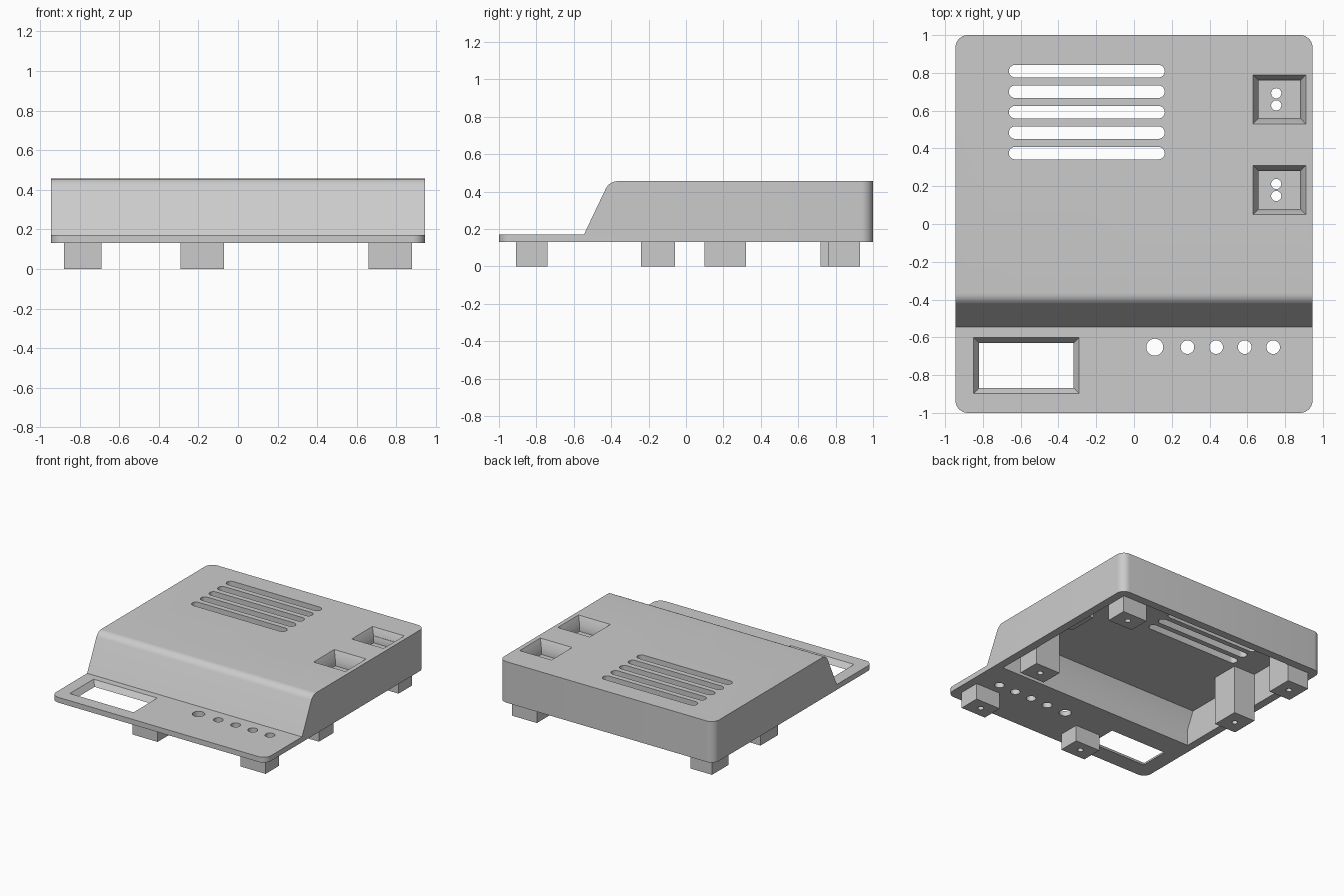
import bpy, bmesh, math
from mathutils import Matrix, Vector

if "Cube" in bpy.data.objects:
    bpy.data.objects.remove(bpy.data.objects["Cube"])

grey = bpy.data.materials.new("plain grey")
grey.use_nodes = True
grey.diffuse_color = (0.6, 0.6, 0.6, 1)
grey.node_tree.nodes["Principled BSDF"].inputs["Base Color"].default_value = (0.6, 0.6, 0.6, 1)

HALF_X, WALL = 0.945, 0.065
BASE, DECK, TOP = 0.13, 0.172, 0.456
CEILING = TOP - WALL


def make(name, bm):
    bmesh.ops.recalc_face_normals(bm, faces=bm.faces)
    mesh = bpy.data.meshes.new(name)
    bm.to_mesh(mesh)
    bm.free()
    mesh.materials.append(grey)
    obj = bpy.data.objects.new(name, mesh)
    bpy.context.collection.objects.link(obj)
    return obj


def extrude(name, points, step, corner=0.0):
    """Extrude a closed outline; optionally round its outer vertical corners."""
    bm = bmesh.new()
    face = bm.faces.new([bm.verts.new(p) for p in points])
    new = bmesh.ops.extrude_face_region(bm, geom=[face])["geom"]
    bmesh.ops.translate(bm, vec=step, verts=[g for g in new if isinstance(g, bmesh.types.BMVert)])
    if corner:
        ends = [e for e in bm.edges if all(abs(v.co.y) > 0.99 for v in e.verts)
                and abs(e.verts[0].co.z - e.verts[1].co.z) > 0.01]
        bmesh.ops.bevel(bm, geom=ends, offset=corner, segments=8, profile=0.5, affect='EDGES')
    return make(name, bm)


def box(name, x0, x1, y0, y1, z0, z1, flare=0.0):
    """Box whose top rim spreads outward by flare."""
    bm = bmesh.new()
    bmesh.ops.create_cube(bm, size=1)
    for v in bm.verts:
        sx, sy, sz = (1 if c > 0 else -1 for c in v.co)
        grow = flare if sz > 0 else 0
        v.co = Vector(((x1 if sx > 0 else x0) + sx * grow,
                       (y1 if sy > 0 else y0) + sy * grow, z1 if sz > 0 else z0))
    return make(name, bm)


def stadium(name, x0, x1, y, radius, z0, z1, n=12):
    """Upright prism with round ends; a cylinder when x0 equals x1."""
    pts = []
    for cx, start in ((x1, -math.pi / 2), (x0, math.pi / 2)):
        for i in range(n + (x0 != x1)):
            a = start + math.pi * i / n
            pts.append((cx + radius * math.cos(a), y + radius * math.sin(a), z0))
    return extrude(name, pts, (0, 0, z1 - z0))


def combine(target, tool, operation='DIFFERENCE'):
    mod = target.modifiers.new("cut", 'BOOLEAN')
    mod.operation, mod.object, mod.solver = operation, tool, 'EXACT'
    mesh = bpy.data.meshes.new_from_object(
        target.evaluated_get(bpy.context.evaluated_depsgraph_get()))
    target.modifiers.clear()
    target.data = mesh
    bpy.data.objects.remove(tool)


def smooth(obj):
    bpy.ops.object.select_all(action='DESELECT')
    obj.select_set(True)
    bpy.context.view_layer.objects.active = obj
    bpy.ops.object.shade_smooth_by_angle(angle=math.radians(30))


# Housing side profile with a rounded brow above the sloped face
slope = Vector((0.135, TOP - DECK)).normalized()
tilt = math.atan2(slope.y, slope.x)
radius = 0.07
corner = Vector((-0.545 + (TOP - DECK) * slope.x / slope.y, TOP))
centre = Vector((corner.x + radius * math.tan(tilt / 2), TOP - radius))
brow = [centre + radius * Vector((math.cos(a), math.sin(a)))
        for a in (math.pi / 2 + tilt * (1 - i / 8) for i in range(9))]
outline = [(-1, BASE), (-1, DECK), (-0.545, DECK)] + [tuple(p) for p in brow] + [(1, TOP), (1, BASE)]
housing = extrude("housing", [(-HALF_X, y, z) for y, z in outline], (2 * HALF_X, 0, 0), corner=0.065)

# Open hollow underneath
inside = HALF_X - WALL
hollow = [(-0.44, BASE - 0.1), (-0.44, 0.26), (-0.378, CEILING),
          (1 - WALL, CEILING), (1 - WALL, BASE - 0.1)]
combine(housing, extrude("hollow", [(-inside, y, z) for y, z in hollow], (2 * inside, 0, 0)))

# Socket cups hanging below the top, each with two pin holes
for y in (0.66, 0.18):
    combine(housing, box("cup", 0.64, 0.9, y - 0.12, y + 0.12, 0.315, TOP - 0.03), 'UNION')
    combine(housing, box("well", 0.66, 0.88, y - 0.1, y + 0.1, 0.345, TOP - 0.03))
    combine(housing, box("rim", 0.66, 0.88, y - 0.1, y + 0.1, TOP - 0.06, TOP, flare=0.03))
    for dy in (-0.032, 0.032):
        combine(housing, stadium("pin_hole", 0.753, 0.753, y + dy, 0.027, 0.2, 0.4))

# Vent slots
for i in range(5):
    combine(housing, stadium("slot", -0.63, 0.13, 0.375 + 0.1085 * i, 0.033, 0.3, 0.6))

# Display window with bevelled rim, and control holes in the deck
combine(housing, box("window", -0.82, -0.32, -0.868, -0.63, BASE, DECK, flare=0.03))
for x, r in ((0.11, 0.045), (0.283, 0.036), (0.435, 0.036), (0.586, 0.036), (0.737, 0.036)):
    combine(housing, stadium("control_hole", x, x, -0.652, r, 0, 0.3))
smooth(housing)

# Mounting posts with blind screw holes
posts = {
    "front_left_post": (0.66, 0.88, -0.91, -0.74, BASE),
    "front_middle_post": (-0.29, -0.07, -0.91, -0.74, BASE),
    "middle_left_post": (0.66, 0.88, -0.24, -0.06, CEILING),
    "back_left_post": (0.66, 0.88, 0.76, 0.93, CEILING),
    "middle_right_post": (-0.88, -0.69, 0.1, 0.32, CEILING),
    "back_right_post": (-0.88, -0.69, 0.72, 0.93, CEILING),
}
for name, (x0, x1, y0, y1, top) in posts.items():
    post = box(name, x0, x1, y0, y1, 0, top + 0.01)
    cx = (x0 + x1) / 2
    combine(post, stadium("screw_hole", cx, cx, (y0 + y1) / 2, 0.022, -0.1, 0.1))
    smooth(post)
